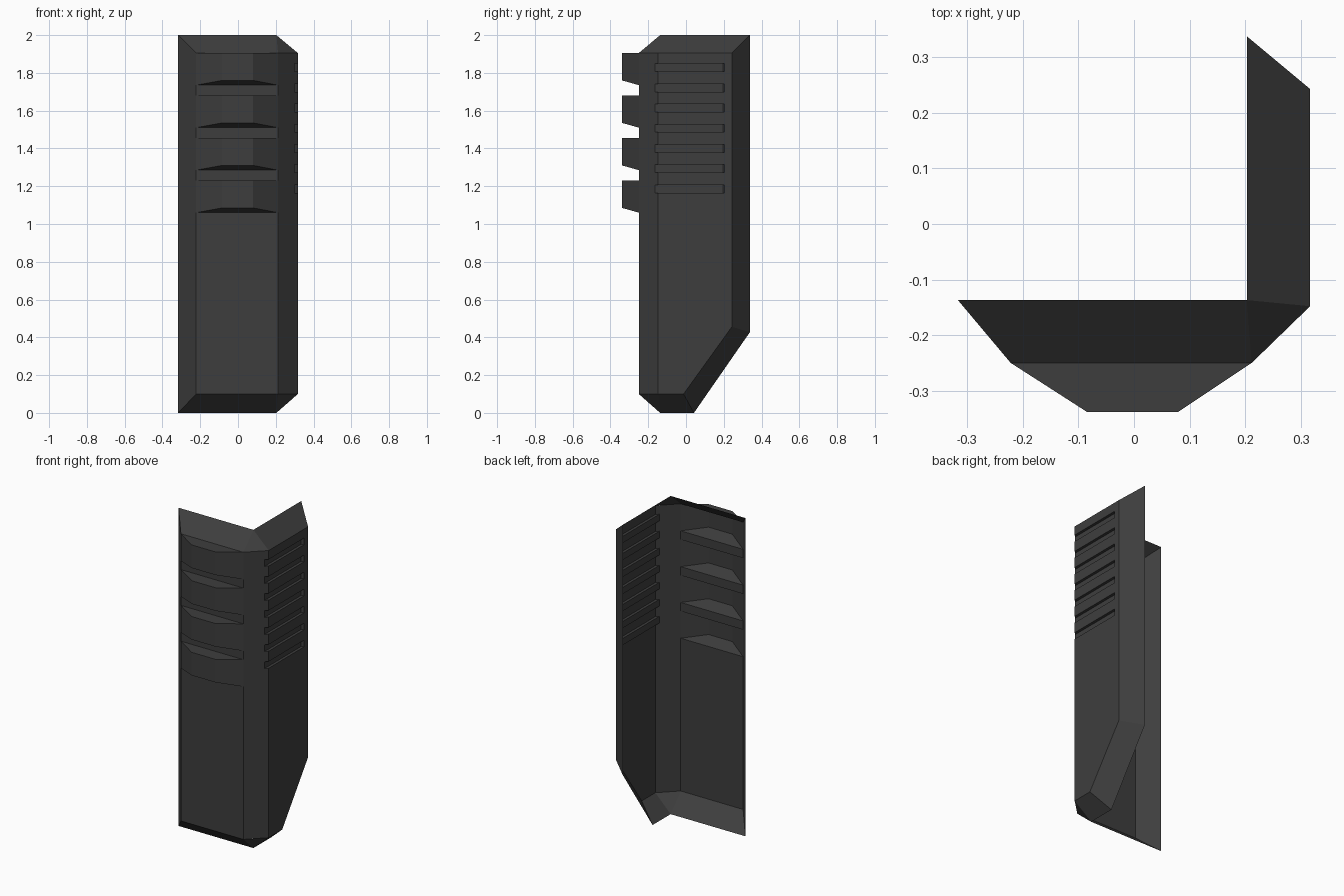
import bpy, bmesh
from mathutils import Vector

cube = bpy.data.objects.get("Cube")
if cube:
    bpy.data.objects.remove(cube, do_unlink=True)

charcoal = bpy.data.materials.new("charcoal")
charcoal.use_nodes = True
colour = (0.048, 0.048, 0.048, 1)
charcoal.diffuse_color = colour
bsdf = charcoal.node_tree.nodes["Principled BSDF"]
bsdf.inputs["Base Color"].default_value = colour
bsdf.inputs["Roughness"].default_value = 0.7

LOW, HIGH = 0.10, 1.905      # panel ends, inside the bevelled rim
OUT = Vector((1, -1, 0))     # outer side of the corner shell


def face(bm, points):
    """Add a polygon, dropping repeated corners."""
    corners = []
    for p in points:
        if tuple(p) not in corners:
            corners.append(tuple(p))
    if len(corners) > 2:
        bm.faces.new([bm.verts.new(c) for c in corners])


def at(profile, z):
    """Place a plan profile at one height, or at one height per point."""
    zs = z if isinstance(z, list) else [z] * len(profile)
    return [(x, y, h) for (x, y), h in zip(profile, zs)]


def wall(bm, low, high):
    """Join two rows of points with a strip of faces."""
    for i in range(len(low) - 1):
        face(bm, [low[i], low[i + 1], high[i + 1], high[i]])


def finish(bm, name):
    bmesh.ops.remove_doubles(bm, verts=bm.verts, dist=0.0005)
    bmesh.ops.recalc_face_normals(bm, faces=bm.faces)
    if sum(f.normal.dot(OUT) * f.calc_area() for f in bm.faces) < 0:
        bmesh.ops.reverse_faces(bm, faces=bm.faces)
    mesh = bpy.data.meshes.new(name)
    bm.to_mesh(mesh)
    bm.free()
    mesh.materials.append(charcoal)
    obj = bpy.data.objects.new(name, mesh)
    bpy.context.collection.objects.link(obj)


# Plan points of the corner
left, corner = (-0.222, -0.25), (0.212, -0.25)
notch, side_front = (0.300, -0.164), (0.317, -0.148)
slot_back, slot_end, side_back = (0.300, 0.195), (0.317, 0.205), (0.317, 0.243)

# Front panel with four hollow raised louvres
bm = bmesh.new()
flat = [left, corner]
raised = [left, (-0.085, -0.338), (0.080, -0.338), corner]
base = LOW
for i in reversed(range(4)):
    top = HIGH - 0.225 * i
    bottom = top - 0.17
    under = at(raised, [bottom, bottom + 0.025, bottom + 0.025, bottom])
    over = at(raised, top)
    wall(bm, at(flat, base), at(flat, bottom))
    wall(bm, under, over)
    face(bm, under)
    face(bm, over)
    base = top
finish(bm, "front_panel")

# Side panel with chamfered corner and seven recessed slots
bm = bmesh.new()
plain = [corner, notch, side_front, slot_end, side_back]
slotted = [corner, notch, slot_back, slot_end, side_back]
first = 1.165
wall(bm, at(plain[:3], LOW), at(plain[:3], first))
foot, heel = (0.317, -0.013, LOW), (0.317, 0.243, 0.456)
face(bm, at([side_front], LOW) + [foot, heel]
     + at([side_back, slot_end, side_front], first))
for i in range(7):
    z0 = first + 0.107 * i
    z1 = z0 + 0.042
    z2 = z0 + 0.107 if i < 6 else HIGH
    wall(bm, at(slotted, z0), at(slotted, z1))
    wall(bm, at(plain, z1), at(plain, z2))
    for z in (z0, z1):
        face(bm, at([notch, side_front, slot_end, slot_back], z))
finish(bm, "side_panel")

# Bevelled rim around both panels
bm = bmesh.new()
inner = (at([left], HIGH) + at([left, corner, side_front], LOW) + [foot, heel]
         + at([side_back, side_front, corner, left], HIGH))
edge_left, edge_corner, edge_back = (-0.317, -0.137), (0.203, -0.137), (0.203, 0.338)
outer = (at([edge_left], 2) + at([edge_left, edge_corner, edge_corner], 0)
         + [(0.203, 0.042, 0), (0.203, 0.338, 0.427)]
         + at([edge_back, edge_corner, edge_corner, edge_left], 2))
wall(bm, outer, inner)
finish(bm, "bevelled_rim")
